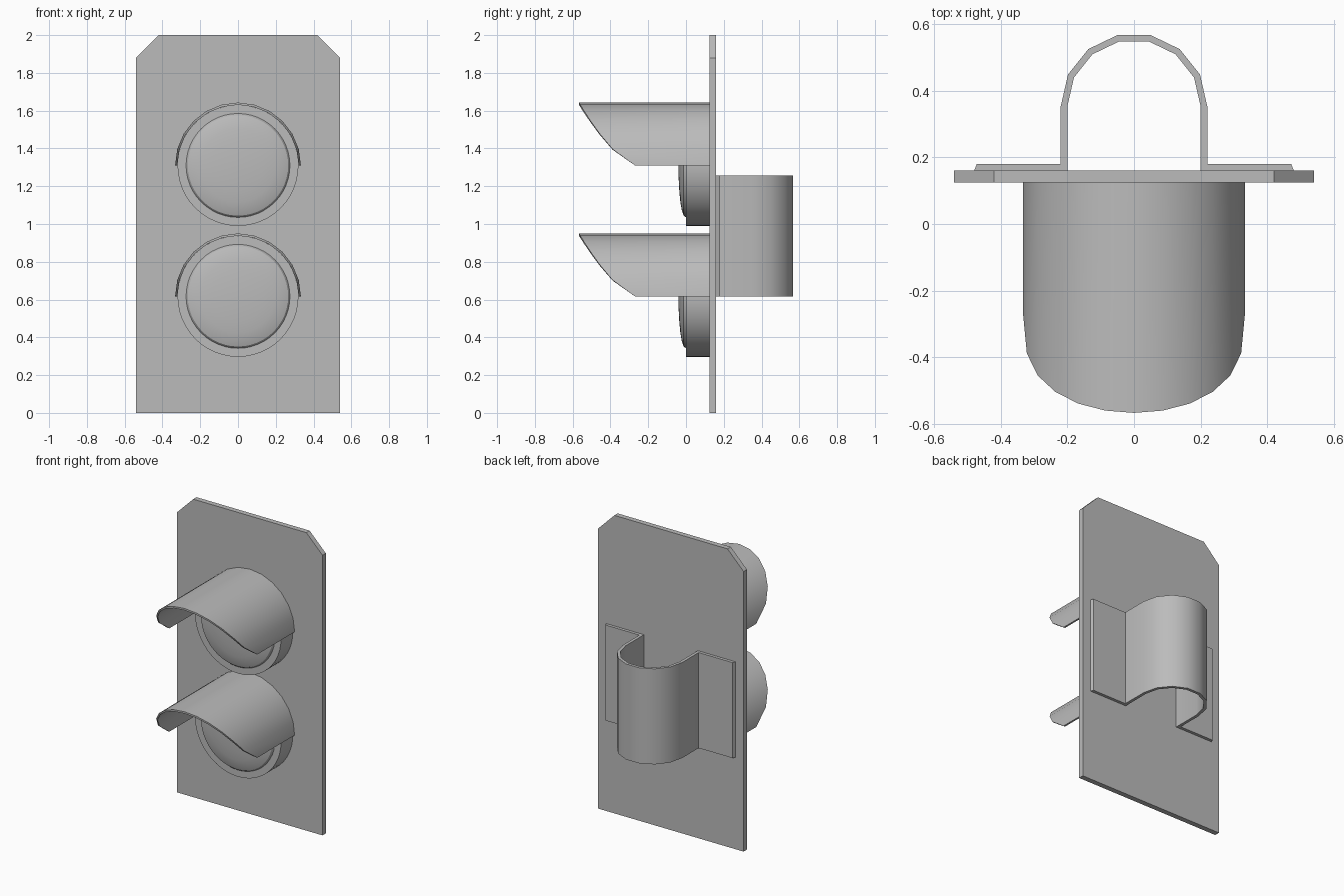
import bpy
import bmesh
from math import sin, cos, pi, radians

cube = bpy.data.objects.get("Cube")
if cube:
    bpy.data.objects.remove(cube, do_unlink=True)

grey = bpy.data.materials.new("plain_grey")
grey.use_nodes = True
colour = (0.5, 0.5, 0.5, 1)
grey.diffuse_color = colour
grey.node_tree.nodes["Principled BSDF"].inputs["Base Color"].default_value = colour

FRONT, BACK = 0.125, 0.16    # plate faces


def add_object(name, bm):
    bmesh.ops.recalc_face_normals(bm, faces=bm.faces)
    mesh = bpy.data.meshes.new(name)
    bm.to_mesh(mesh)
    bm.free()
    mesh.materials.append(grey)
    ob = bpy.data.objects.new(name, mesh)
    bpy.context.collection.objects.link(ob)
    bpy.ops.object.select_all(action='DESELECT')
    ob.select_set(True)
    bpy.context.view_layer.objects.active = ob
    bpy.ops.object.shade_smooth_by_angle(angle=radians(30))
    return ob


def loft(name, rings, closed=False):
    """Skin a list of closed rings, capping the ends with flat faces."""
    bm = bmesh.new()
    loops = [[bm.verts.new(p) for p in ring] for ring in rings]
    for a, b in zip(loops, loops[1:]):
        n = len(a)
        for i in range(n):
            j = (i + 1) % n
            bm.faces.new((a[i], a[j], b[j], b[i]))
    bm.faces.new(loops[0])
    bm.faces.new(loops[-1])
    return add_object(name, bm)


def circle(radius, y, z, steps=48):
    return [(radius * cos(2 * pi * i / steps), y, z + radius * sin(2 * pi * i / steps))
            for i in range(steps)]


# Mounting plate with clipped top corners
outline = [(-0.54, 0), (0.54, 0), (0.54, 1.88), (0.42, 2), (-0.42, 2), (-0.54, 1.88)]
loft("mounting_plate", [[(x, y, z) for x, z in outline] for y in (FRONT, BACK)])


def lamp(label, z):
    # Round housing
    loft(label + "_housing", [circle(0.32, 0, z), circle(0.32, FRONT, z)])
    # Shallow domed lens
    angles = [radians(a) for a in (0, 15, 30, 45, 60, 75, 87)]
    loft(label + "_lens", [circle(0.275 * cos(a), -0.04 * sin(a) ** 0.85, z) for a in angles])
    # Half-round visor with a swept front edge
    rings = []
    for i in range(13):
        a = pi * i / 12
        tip = -0.27 - 0.297 * max(sin(a), 0) ** 0.68
        rings.append([(r * cos(a), y, z + r * sin(a))
                      for r, y in ((0.333, FRONT), (0.333, tip), (0.321, tip), (0.321, FRONT))])
    loft(label + "_visor", rings)


lamp("upper_lamp", 1.31)
lamp("lower_lamp", 0.617)

# Rear strap: two flanges joined by an arch
def arch(radius):
    return [(radius * cos(pi * i / 7), 0.353 + radius * sin(pi * i / 7)) for i in range(8)]

strap = [(0.2, BACK), (0.48, BACK), (0.472, 0.18), (0.22, 0.18)]
strap += arch(0.22)
strap += [(-0.22, 0.18), (-0.472, 0.18), (-0.48, BACK), (-0.2, BACK)]
strap += arch(0.2)[::-1]
loft("rear_strap", [[(x, y, z) for x, y in strap] for z in (0.617, 1.258)])
